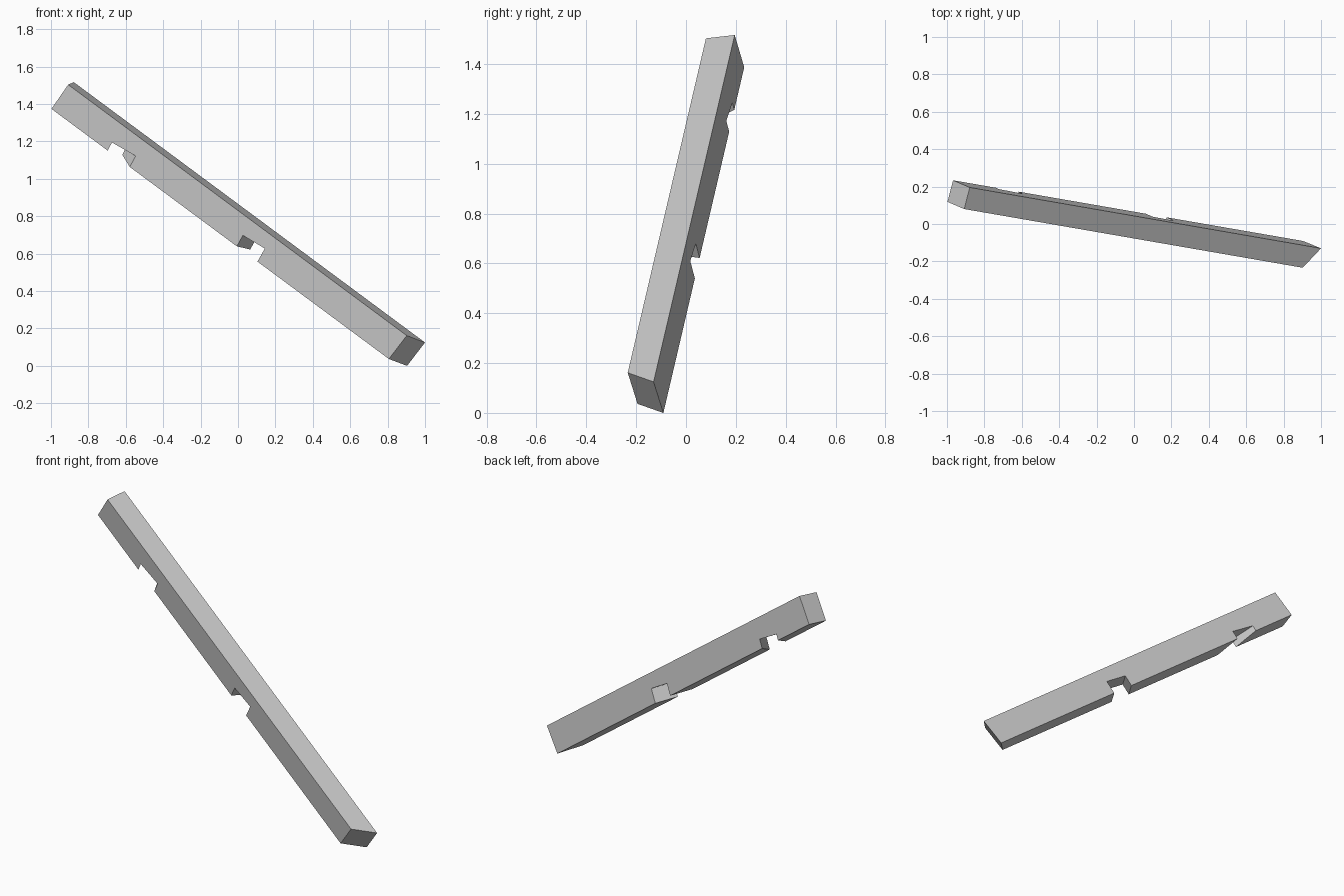
import bpy, bmesh
from mathutils import Matrix, Vector

if "Cube" in bpy.data.objects:
    bpy.data.objects.remove(bpy.data.objects["Cube"], do_unlink=True)

# Beam frame: x runs down the length, y through the width, z is the depth (up)
along = Vector((0.796, -0.138, -0.590)).normalized()
across = Vector((0.249, 0.9626, 0.112))
across = (across - along * across.dot(along)).normalized()
up = along.cross(across)
frame = Matrix((along, across, up)).transposed().to_4x4()
frame.translation = (-0.908, 0.08, 1.503)

WIDTH, DEPTH = 0.12, 0.162

grey = bpy.data.materials.new("plain_grey")
grey.use_nodes = True
grey.diffuse_color = (0.6, 0.6, 0.6, 1)
grey.node_tree.nodes["Principled BSDF"].inputs["Base Color"].default_value = (0.6, 0.6, 0.6, 1)


def prism(name, front, back):
    """Solid between a front and a back outline, placed in the beam frame."""
    bm = bmesh.new()
    rings = [[bm.verts.new(p) for p in ring] for ring in (front, back)]
    n = len(front)
    for ring in rings:
        bm.faces.new(ring)
    for i in range(n):
        j = (i + 1) % n
        bm.faces.new((rings[0][i], rings[0][j], rings[1][j], rings[1][i]))
    bmesh.ops.recalc_face_normals(bm, faces=bm.faces)
    mesh = bpy.data.meshes.new(name)
    bm.to_mesh(mesh)
    bm.free()
    mesh.transform(frame)
    mesh.materials.append(grey)
    obj = bpy.data.objects.new(name, mesh)
    bpy.context.collection.objects.link(obj)
    return obj


def notch(name, start, width, ceiling, tilt, skew, drop):
    """Slanted box: start and ceiling on the front side, skew and drop across the width."""
    def outline(k):
        t, s = start + skew * k, ceiling + drop * k
        low = 0.12                      # walls run past the underside
        corners = ((t, s), (t + width, s - tilt * width),
                   (t + width + tilt * low, s + low), (t + tilt * low, s + low))
        return [(a, k * WIDTH, -b) for a, b in corners]
    return prism(name, outline(-0.5), outline(1.5))


# Beam with a square upper end and a mitred lower end
beam = prism("beam",
             [(0, 0, 0), (2.275, 0, 0), (2.267, 0, -DEPTH), (0, 0, -DEPTH)],
             [(0, WIDTH, 0), (2.36, WIDTH, 0), (2.352, WIDTH, -DEPTH), (0, WIDTH, -DEPTH)])

# Two skewed notches in the underside
cutters = [notch("upper_notch_cutter", 0.372, 0.147, 0.112, 0.12, -0.086, 0.016),
           notch("lower_notch_cutter", 1.239, 0.138, 0.094, 0.1, 0.052, 0.0)]
for cutter in cutters:
    mod = beam.modifiers.new(cutter.name, "BOOLEAN")
    mod.operation = "DIFFERENCE"
    mod.solver = "EXACT"
    mod.object = cutter

# Bake the cuts and remove the cutters
bpy.context.view_layer.update()
graph = bpy.context.evaluated_depsgraph_get()
cut_mesh = bpy.data.meshes.new_from_object(beam.evaluated_get(graph))
beam.modifiers.clear()
beam.data = cut_mesh
cut_mesh.materials.clear()
cut_mesh.materials.append(grey)
for face in cut_mesh.polygons:
    face.material_index = 0
for cutter in cutters:
    bpy.data.objects.remove(cutter, do_unlink=True)
